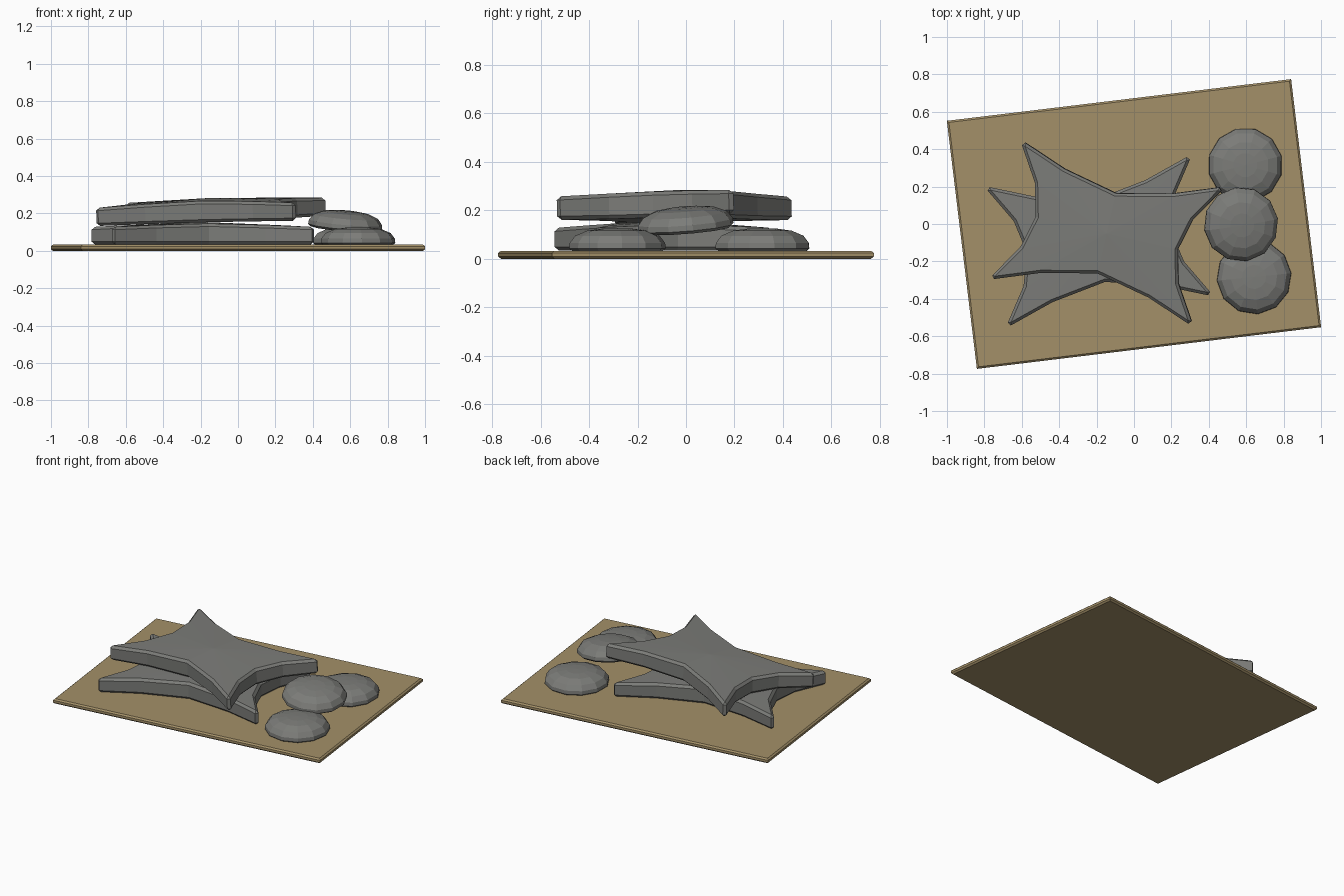
import bpy, bmesh, math
from mathutils import Matrix, Vector

if "Cube" in bpy.data.objects:
    bpy.data.objects.remove(bpy.data.objects["Cube"])


def material(name, col):
    m = bpy.data.materials.new(name)
    m.diffuse_color = (*col, 1)
    m.use_nodes = True
    m.node_tree.nodes["Principled BSDF"].inputs["Base Color"].default_value = m.diffuse_color
    return m


tan = material("tan", (.37, .28, .14))
dark = material("dark_grey", (.2, .202, .19))


def finish(name, bm, matrix, mat):
    bmesh.ops.recalc_face_normals(bm, faces=bm.faces[:])
    me = bpy.data.meshes.new(name)
    bm.to_mesh(me)
    bm.free()
    ob = bpy.data.objects.new(name, me)
    bpy.context.collection.objects.link(ob)
    ob.matrix_world = matrix
    me.materials.append(mat)


def pose(loc, rx, ry, turn):
    return (Matrix.Translation(loc) @ Matrix.Rotation(rx, 4, 'X')
            @ Matrix.Rotation(ry, 4, 'Y') @ Matrix.Rotation(turn, 4, 'Z'))


def skin(bm, rings, top=None):
    """Join rings of points into a closed flat-faced solid."""
    loops = [[bm.verts.new(p) for p in r] for r in rings]
    n = len(loops[0])
    for a, b in zip(loops, loops[1:]):
        for i in range(n):
            j = (i + 1) % n
            bm.faces.new((a[i], a[j], b[j], b[i]))
    bm.faces.new(loops[0][::-1])
    if top is None:
        bm.faces.new(loops[-1])
    else:
        t = bm.verts.new(top)
        for i in range(n):
            bm.faces.new((loops[-1][i], loops[-1][(i + 1) % n], t))


def inset(pts, d):
    """Mitred inward offset of a counter-clockwise outline."""
    out = []
    for i, p in enumerate(pts):
        e1 = (p - pts[i - 1]).normalized()
        e2 = (pts[(i + 1) % len(pts)] - p).normalized()
        n1, n2 = Vector((-e1.y, e1.x)), Vector((-e2.y, e2.x))
        out.append(p + (n1 + n2) * d / (1 + n1.dot(n2)))
    return out


def star_slab(name, loc, rx, ry, turn, h):
    # one quarter of the outline, mirrored to four
    q = [(.39, 0), (.434, .176), (.547, .357), (.533, .374), (.295, .285), (0, .22)]
    half = q + [(-x, y) for x, y in q[-2:0:-1]]
    pts = [Vector(p) for p in half] + [Vector((-x, -y)) for x, y in half]
    small = inset(pts, .015)

    def rise(p):
        return .026 * (1 - p.length / .65)
    rings = [[(p.x, p.y, 0) for p in small],
             [(p.x, p.y, .015) for p in pts],
             [(p.x, p.y, h - .015 + rise(p)) for p in pts],
             [(p.x, p.y, h + rise(p)) for p in small]]
    bm = bmesh.new()
    skin(bm, rings, (0, 0, h + .026))
    finish(name, bm, pose(loc, rx, ry, math.radians(turn)), dark)


def dome(name, loc, rx=0, ry=0, turn=0):
    prof = [(.185, 0), (.2, .012), (.198, .035), (.175, .065), (.125, .086), (.065, .094)]
    n = 12
    rings = [[(r * math.cos(2 * math.pi * i / n), r * math.sin(2 * math.pi * i / n), z)
              for i in range(n)] for r, z in prof]
    bm = bmesh.new()
    skin(bm, rings, (0, 0, .096))
    finish(name, bm, pose(loc, rx, ry, turn), dark)


# tan mat with chamfered rim
bm = bmesh.new()
rim = [((.917, .658), 0), ((.927, .668), .009), ((.927, .668), .024), ((.917, .658), .033)]
skin(bm, [[(sx * x, sy * y, z) for sx, sy in ((1, 1), (-1, 1), (-1, -1), (1, -1))]
          for (x, y), z in rim])
finish("ground_mat", bm, Matrix.Rotation(math.radians(6.9), 4, 'Z'), tan)

# stacked four-pointed slabs
star_slab("lower_slab", (-.188, -.092, .034), 0, 0, 8.7, .094)
star_slab("upper_slab", (-.143, -.047, .16), .03, -.033, -12.9, .097)

# low domes, the third resting on the other two
dome("front_dome", (.642, -.283, .03), turn=.1)
dome("back_dome", (.595, .315, .03), turn=.25)
dome("top_dome", (.571, .0, .118), rx=.08, ry=.085, turn=.15)
